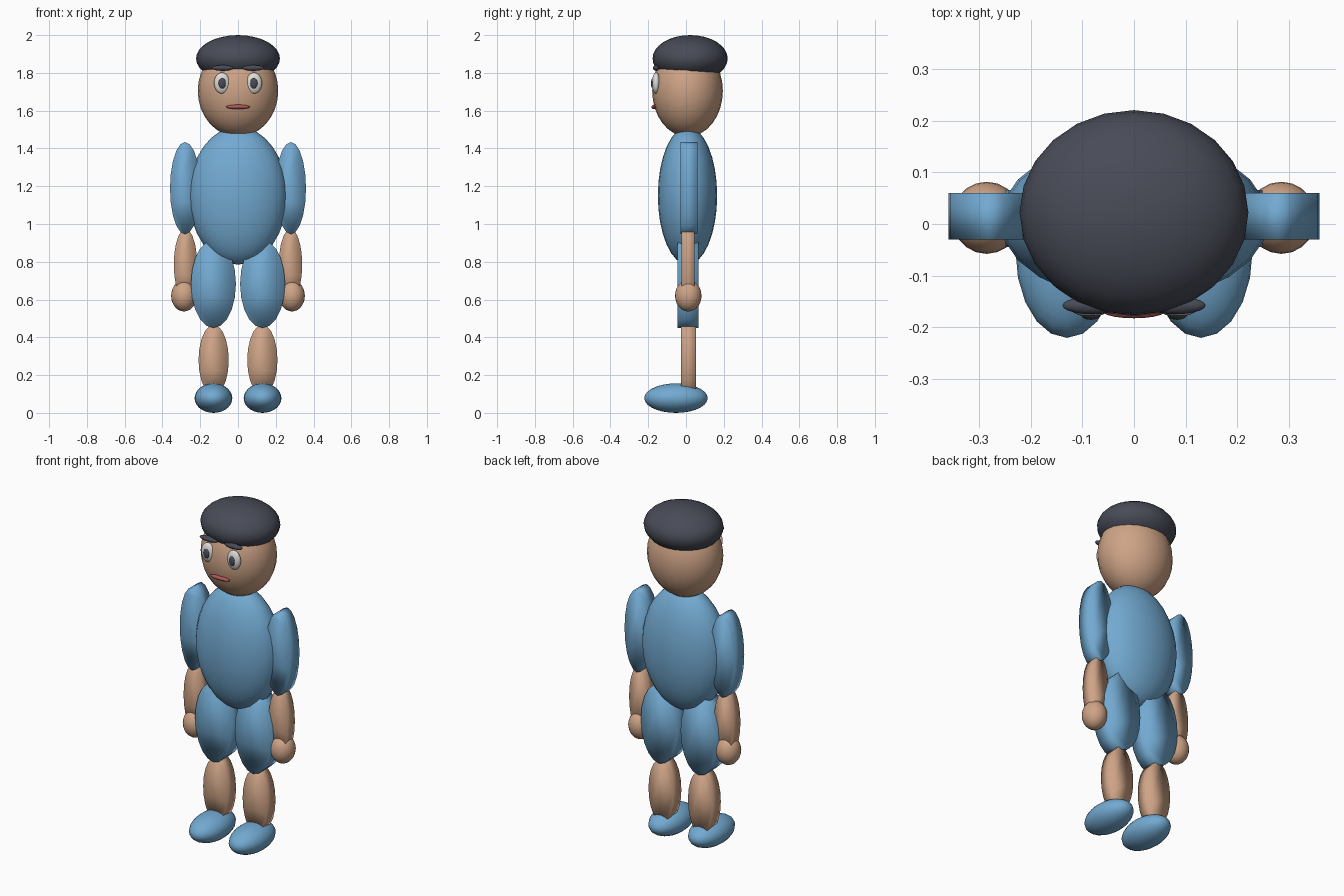
import bpy
from math import radians

cube = bpy.data.objects.get("Cube")
if cube:
    bpy.data.objects.remove(cube, do_unlink=True)


def material(name, r, g, b):
    mat = bpy.data.materials.new(name)
    mat.use_nodes = True
    mat.diffuse_color = (r, g, b, 1)
    mat.node_tree.nodes["Principled BSDF"].inputs["Base Color"].default_value = (r, g, b, 1)
    return mat


blue = material("cloth blue", 0.17, 0.40, 0.64)
skin = material("skin tan", 0.62, 0.37, 0.24)
dark = material("hair charcoal", 0.065, 0.07, 0.095)
white = material("eye white", 0.74, 0.72, 0.69)
red = material("lip red", 0.42, 0.09, 0.09)


def finish(name, size, mat):
    obj = bpy.context.object
    obj.name = name
    obj.scale = size
    obj.data.materials.append(mat)
    bpy.ops.object.transform_apply(location=False, rotation=True, scale=True)
    bpy.ops.object.shade_smooth()
    return obj


def ellipsoid(name, centre, radii, mat, segments=20, rings=14):
    bpy.ops.mesh.primitive_uv_sphere_add(segments=segments, ring_count=rings, location=centre)
    return finish(name, radii, mat)


def slab(name, x, z, rx, rz, y0, y1, mat):
    """Flat limb: an upright oval extruded from y0 to y1."""
    bpy.ops.mesh.primitive_cylinder_add(vertices=20, radius=1, depth=1,
                                        location=(x, (y0 + y1) / 2, z))
    obj = bpy.context.object
    obj.rotation_euler.x = radians(90)
    bpy.ops.object.transform_apply(location=False, rotation=True, scale=False)
    return finish(name, (rx, y1 - y0, rz), mat)


# Torso, head and cap of hair
ellipsoid("torso", (0, 0.008, 1.15), (0.26, 0.157, 0.365), blue, 24, 16)
ellipsoid("head", (0, 0.008, 1.705), (0.213, 0.187, 0.243), skin, 24, 16)
ellipsoid("hair", (0, 0.022, 1.876), (0.222, 0.199, 0.124), dark, 24, 16)
ellipsoid("mouth", (0, -0.168, 1.62), (0.063, 0.015, 0.012), red)

# Paired parts
for side, s in (("left", 1), ("right", -1)):
    # Arms
    slab(side + "_upper_arm", s * 0.28, 1.19, 0.08, 0.244, -0.03, 0.06, blue)
    slab(side + "_forearm", s * 0.278, 0.785, 0.062, 0.19, -0.023, 0.046, skin)
    ellipsoid(side + "_hand", (s * 0.286, 0.012, 0.62), (0.068, 0.07, 0.083), skin)
    # Legs
    slab(side + "_thigh", s * 0.13, 0.683, 0.119, 0.233, -0.045, 0.066, blue)
    slab(side + "_shin", s * 0.129, 0.28, 0.08, 0.187, -0.027, 0.052, skin)
    ellipsoid(side + "_shoe", (s * 0.13, -0.053, 0.078), (0.1, 0.168, 0.078), blue)
    # Face
    ellipsoid(side + "_eye", (s * 0.085, -0.158, 1.746), (0.042, 0.022, 0.056), white)
    ellipsoid(side + "_pupil", (s * 0.084, -0.174, 1.745), (0.02, 0.012, 0.029), dark)
    ellipsoid(side + "_brow", (s * 0.081, -0.158, 1.826), (0.058, 0.017, 0.015), dark)
